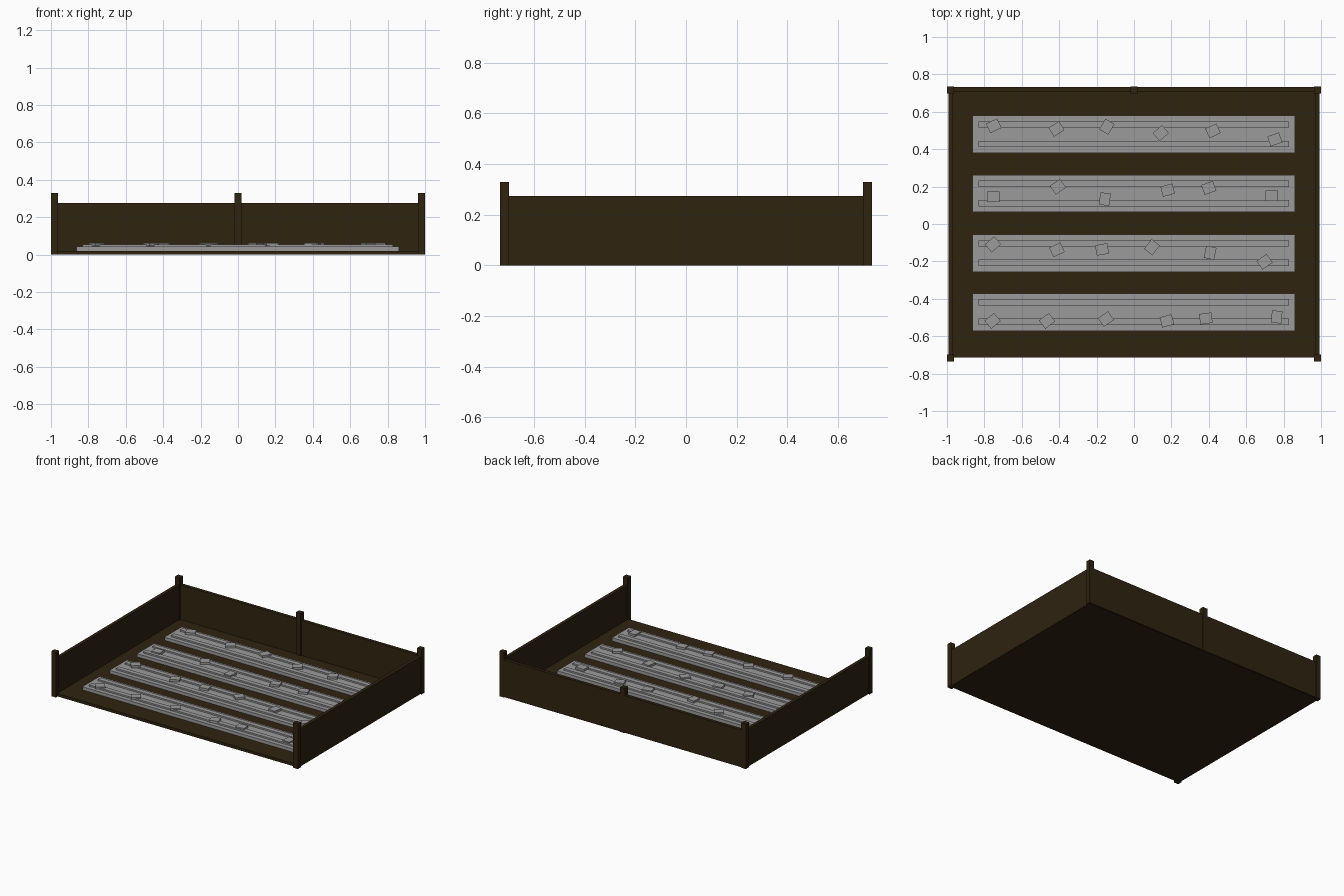
import bpy, math


def material(name, rgb):
    m = bpy.data.materials.new(name)
    m.diffuse_color = (*rgb, 1)
    return m


WOOD = material("dark brown wood", (0.028, 0.017, 0.005))
STONE = material("grey", (0.33, 0.33, 0.33))


def box(name, x, y, z, mat, angle=0):
    """Box from (min, max) ranges, turned about its own vertical axis."""
    lo, hi = zip(x, y, z)
    centre = [(a + b) / 2 for a, b in zip(lo, hi)]
    bpy.ops.mesh.primitive_cube_add(size=1, location=centre,
                                    rotation=(0, 0, math.radians(angle)))
    ob = bpy.context.object
    ob.name = name
    ob.scale = [b - a for a, b in zip(lo, hi)]
    ob.data.materials.append(mat)
    return ob


# Tray: floor, side walls, back wall; the front is open
box("floor", (-0.99, 0.99), (-0.715, 0.725), (0, 0.02), WOOD)
for s in (-1, 1):
    x = sorted((s * 0.968, s * 0.992))
    box("side_wall", x, (-0.715, 0.725), (0.002, 0.275), WOOD)
box("back_wall", (-0.99, 0.99), (0.708, 0.732), (0.002, 0.275), WOOD)

# Corner posts and the middle back post
for px, py in ((-1, -1), (1, -1), (-1, 1), (1, 1), (0, 1)):
    cx, cy = px * 0.981, py * 0.717
    box("post", (cx - 0.019, cx + 0.019), (cy - 0.018, cy + 0.018), (0, 0.33), WOOD)

# Each bed: centre y, then loose pieces as (x, y offset, angle)
beds = [
    (0.48, [(-0.75, 0.045, 25), (-0.415, 0.028, 33), (-0.145, 0.04, 60),
            (0.143, 0.006, 40), (0.422, 0.018, 25), (0.753, -0.028, 20)]),
    (0.163, [(-0.753, -0.017, 0), (-0.407, 0.036, 35), (-0.156, -0.03, 82),
             (0.18, 0.018, 15), (0.4, 0.03, 20), (0.736, -0.011, 0)]),
    (-0.156, [(-0.754, 0.047, 40), (-0.412, 0.018, 25), (-0.171, 0.02, 10),
              (0.096, 0.032, 52), (0.407, 0.002, 78), (0.698, -0.046, 35)]),
    (-0.471, [(-0.756, -0.047, 40), (-0.465, -0.047, 37), (-0.15, -0.037, 35),
              (0.176, -0.047, 15), (0.384, -0.034, 8), (0.763, -0.026, 85)]),
]
for cy, pieces in beds:
    box("bed", (-0.863, 0.861), (cy - 0.1, cy + 0.1), (0.02, 0.043), STONE)
    for s in (-0.052, 0.052):
        box("rail", (-0.832, 0.83), (cy + s - 0.017, cy + s + 0.017), (0.04, 0.054), STONE)
    for x, dy, angle in pieces:
        y = cy + dy
        box("loose_piece", (x - 0.033, x + 0.033), (y - 0.028, y + 0.028),
            (0.047, 0.063), STONE, angle)
